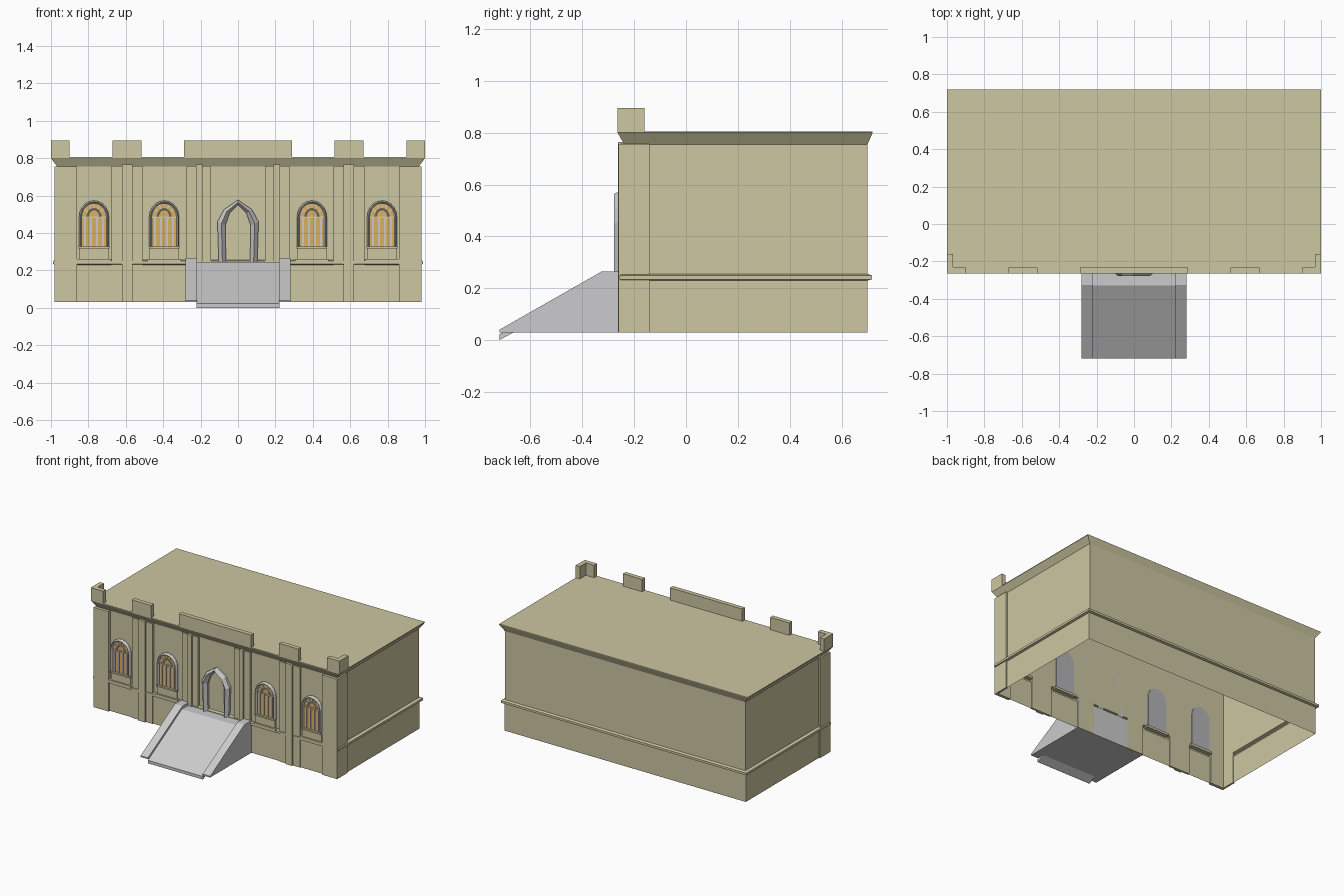
import bpy, bmesh
from math import sin, cos, pi, radians

cube = bpy.data.objects.get("Cube")
if cube:
    bpy.data.objects.remove(cube)


def material(name, rgb):
    m = bpy.data.materials.new(name)
    m.use_nodes = True
    m.diffuse_color = (*rgb, 1)
    m.node_tree.nodes["Principled BSDF"].inputs["Base Color"].default_value = (*rgb, 1)
    return m


SAND = material("sandstone", (0.61, 0.57, 0.36))
STONE = material("pale grey stone", (0.60, 0.60, 0.61))
GREY = material("window grey", (0.45, 0.45, 0.47))
AMBER = material("amber glass", (0.70, 0.44, 0.12))


def finish(name, bm, mat):
    bmesh.ops.recalc_face_normals(bm, faces=bm.faces)
    mesh = bpy.data.meshes.new(name)
    bm.to_mesh(mesh)
    bm.free()
    mesh.materials.append(mat)
    obj = bpy.data.objects.new(name, mesh)
    bpy.context.collection.objects.link(obj)
    return obj


def prism(name, profile, axis, a, b, mat):
    """Extrude a profile: (y, z) points along x, or (x, z) points along y."""
    bm = bmesh.new()
    place = (lambda p, t: (t, *p)) if axis == "x" else (lambda p, t: (p[0], t, p[1]))
    ends = [[bm.verts.new(place(p, t)) for p in profile] for t in (a, b)]
    n = len(profile)
    for end in ends:
        bm.faces.new(end)
    for i in range(n):
        j = (i + 1) % n
        bm.faces.new((ends[0][i], ends[0][j], ends[1][j], ends[1][i]))
    return finish(name, bm, mat)


def box(name, x0, x1, y0, y1, z0, z1, mat):
    return prism(name, [(x0, z0), (x1, z0), (x1, z1), (x0, z1)], "y", y0, y1, mat)


def arch_band(name, outer, inner, cx, back, front, ridge, mat):
    """Moulding between two open outlines, with a raised ridge line."""
    bm = bmesh.new()
    rows = []
    for o, i in zip(outer, inner):
        mid = ((o[0] + i[0]) / 2, (o[1] + i[1]) / 2)
        section = [(o, back), (o, front), (mid, ridge), (i, front), (i, back)]
        rows.append([bm.verts.new((cx + p[0], y, p[1])) for p, y in section])
    for r, s in zip(rows, rows[1:]):
        for k in range(5):
            m = (k + 1) % 5
            bm.faces.new((r[k], r[m], s[m], s[k]))
    bm.faces.new(rows[0])
    bm.faces.new(rows[-1])
    return finish(name, bm, mat)


def round_arch(half, base, spring, rise, steps=10):
    arc = [(half * cos(pi * k / steps), spring + rise * sin(pi * k / steps))
           for k in range(steps + 1)]
    return [(half, base)] + arc + [(-half, base)]


# Hollow shell: plinth, ledge, wall, flared cornice and flat roof
WALL = -0.238
levels = [  # height, half width, front, back
    (0.03, 0.972, -0.246, 0.70), (0.23, 0.972, -0.246, 0.70),
    (0.234, 0.988, -0.256, 0.717), (0.25, 0.988, -0.256, 0.717),
    (0.256, 0.967, WALL, 0.70), (0.755, 0.967, WALL, 0.70),
    (0.80, 1.0, -0.264, 0.72), (0.805, 1.0, -0.264, 0.72)]
bm = bmesh.new()
rings = [[bm.verts.new(p) for p in ((-w, f, z), (w, f, z), (w, b, z), (-w, b, z))]
         for z, w, f, b in levels]
for r, s in zip(rings, rings[1:]):
    for k in range(4):
        m = (k + 1) % 4
        bm.faces.new((r[k], r[m], s[m], s[k]))
bm.faces.new(rings[-1])
finish("building_shell", bm, SAND)

# Pilasters and parapet blocks, mirrored on both sides
for side, label in ((1, "left"), (-1, "right")):
    def part(name, x0, x1, *rest):
        a, b = sorted((side * x0, side * x1))
        box(label + "_" + name, a, b, *rest, SAND)

    part("corner_pilaster_front", 0.86, 0.98, -0.26, WALL, 0.03, 0.756)
    part("corner_pilaster_side", 0.966, 0.98, -0.26, -0.14, 0.03, 0.756)
    for name, lo, hi, rlo, rhi in (("outer", 0.51, 0.675, 0.565, 0.62),
                                   ("inner", 0.145, 0.275, 0.19, 0.225)):
        part(name + "_pilaster", lo, hi, -0.252, WALL, 0.03, 0.758)
        part(name + "_pilaster_rib", rlo, rhi, -0.262, WALL, 0.03, 0.765)
    part("corner_parapet_front", 0.90, 1.0, -0.264, -0.23, 0.80, 0.895)
    part("corner_parapet_side", 0.967, 1.0, -0.264, -0.16, 0.80, 0.895)
    part("middle_parapet", 0.515, 0.67, -0.264, -0.232, 0.80, 0.895)
box("centre_parapet", -0.29, 0.29, -0.264, -0.232, 0.80, 0.895, SAND)


# Arched windows with amber panes
def window(cx):
    def shifted(pts):
        return [(cx + x, z) for x, z in pts]

    outer = round_arch(0.08, 0.325, 0.485, 0.088)
    inner = round_arch(0.066, 0.325, 0.485, 0.074)
    prism("window_back", shifted(round_arch(0.076, 0.262, 0.485, 0.084)), "y",
          WALL - 0.003, WALL + 0.004, GREY)
    prism("window_glass", shifted(inner), "y", WALL - 0.006, WALL - 0.002, AMBER)
    arch_band("window_frame", outer, inner, cx, WALL, -0.25, -0.262, STONE)
    arch_band("window_tracery", round_arch(0.038, 0.485, 0.487, 0.045),
              round_arch(0.030, 0.485, 0.487, 0.037), cx, WALL, -0.247, -0.25, STONE)
    for off in (-0.048, -0.016, 0.016, 0.048):
        box("window_mullion", cx + off - 0.005, cx + off + 0.005,
            -0.25, WALL, 0.325, 0.485, STONE)
    box("window_transom", cx - 0.068, cx + 0.068, -0.252, WALL, 0.48, 0.489, STONE)
    for deg in (35, 65, 90, 115, 145):
        c, s = cos(radians(deg)), sin(radians(deg))
        w = 0.003
        bar = [(0.036 * c + w * s, 0.487 + 0.043 * s - w * c),
               (0.068 * c + w * s, 0.487 + 0.075 * s - w * c),
               (0.068 * c - w * s, 0.487 + 0.075 * s + w * c),
               (0.036 * c - w * s, 0.487 + 0.043 * s + w * c)]
        prism("window_spoke", shifted(bar), "y", -0.248, WALL, STONE)
    box("window_apron", cx - 0.078, cx + 0.078, -0.25, WALL - 0.002, 0.25, 0.318, SAND)
    box("window_sill", cx - 0.082, cx + 0.082, -0.26, WALL, 0.316, 0.327, SAND)
    box("window_foot", cx - 0.09, cx + 0.09, -0.262, -0.225, 0.245, 0.262, SAND)


for x in (-0.77, -0.395, 0.395, 0.77):
    window(x)


# Pointed door surround
def pointed(half):
    return half + [(-x, z) for x, z in reversed(half[:-1])]


arch_band("door_surround",
          pointed([(0.103, 0.245), (0.11, 0.46), (0.075, 0.525), (0, 0.577)]),
          pointed([(0.064, 0.245), (0.068, 0.44), (0.045, 0.505), (0, 0.55)]),
          0, WALL, -0.255, -0.277, STONE)

# Entrance ramp between two sloping side walls
prism("entrance_ramp", [(-0.24, 0.245), (-0.33, 0.245), (-0.72, 0.022), (-0.72, 0),
                        (-0.665, 0.03), (-0.24, 0.03)], "x", -0.222, 0.222, STONE)
for side, label in ((1, "left"), (-1, "right")):
    prism(label + "_ramp_wall", [(-0.24, 0.265), (-0.325, 0.265), (-0.72, 0.04),
                                 (-0.72, 0.03), (-0.24, 0.03)],
          "x", side * 0.22, side * 0.28, STONE)
